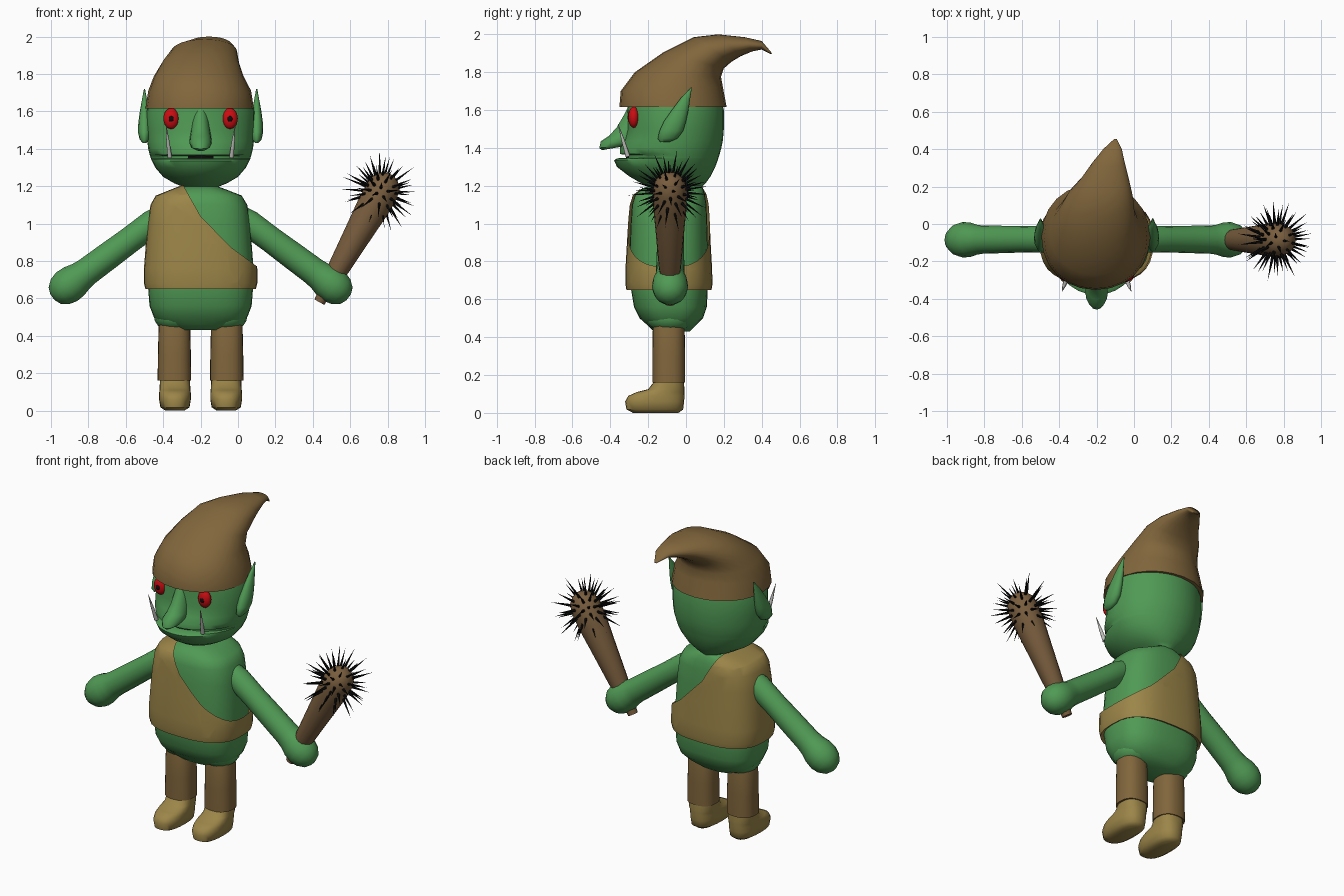
import bpy, bmesh, math, random
from mathutils import Vector

random.seed(4)
CX = -0.2      # body symmetry plane


def material(name, rgb):
    m = bpy.data.materials.new(name)
    m.diffuse_color = (*rgb, 1)
    return m


GREEN = material("green_skin", (0.08, 0.32, 0.09))
BROWN = material("brown_cloth", (0.22, 0.133, 0.045))
TAN = material("tan_leather", (0.33, 0.235, 0.065))
WOOD = material("club_wood", (0.19, 0.11, 0.048))
RED = material("eye_red", (0.6, 0.004, 0.006))
BLACK = material("black", (0.004, 0.004, 0.004))
IVORY = material("tusk_grey", (0.5, 0.5, 0.48))


def finish(name, bm, mat, angle=50):
    bmesh.ops.recalc_face_normals(bm, faces=bm.faces)
    me = bpy.data.meshes.new(name)
    bm.to_mesh(me)
    bm.free()
    me.materials.append(mat)
    ob = bpy.data.objects.new(name, me)
    bpy.context.collection.objects.link(ob)
    bpy.ops.object.select_all(action='DESELECT')
    ob.select_set(True)
    bpy.context.view_layer.objects.active = ob
    bpy.ops.object.shade_smooth_by_angle(angle=math.radians(angle))
    return ob


def oval(front, back, hw, cx=CX, cy=None, n=24, p=2.0):
    """Ring through a front and a back (y, z) point, with half width hw."""
    f, b = Vector(front), Vector(back)
    mid = (f + b) / 2 if cy is None else f.lerp(b, (cy - f.x) / (b.x - f.x))
    ring = []
    for i in range(n):
        a = 2 * math.pi * i / n
        c, s = math.cos(a), math.sin(a)
        c = math.copysign(abs(c) ** (2 / p), c)
        s = math.copysign(abs(s) ** (2 / p), s)
        yz = mid.lerp(f if s > 0 else b, abs(s))
        ring.append(Vector((cx + hw * c, yz.x, yz.y)))
    return ring


def flat(rows, **kw):
    """Level rings from rows of (z, front y, back y, half width)."""
    return [oval((f, z), (b, z), w, **kw) for z, f, b, w in rows]


def loft_bm(rings):
    bm = bmesh.new()
    vs = [[bm.verts.new(q) for q in r] for r in rings]
    n = len(vs[0])
    for a, b in zip(vs, vs[1:]):
        for i in range(n):
            j = (i + 1) % n
            bm.faces.new((a[i], a[j], b[j], b[i]))
    bm.faces.new(vs[0])
    bm.faces.new(vs[-1])
    return bm


def loft(name, rings, mat, angle=50):
    return finish(name, loft_bm(rings), mat, angle)


def tube(name, a, b, rows, mat, n=16):
    """Round tapered limb from a to b; rows of (distance fraction, radius)."""
    a, b = Vector(a), Vector(b)
    q = (b - a).to_track_quat('Z', 'Y')
    rings = []
    for t, r in rows:
        c = a.lerp(b, t)
        rings.append([c + q @ Vector((r * math.cos(k * math.tau / n),
                                      r * math.sin(k * math.tau / n), 0)) for k in range(n)])
    return loft(name, rings, mat)


def ball(name, loc, size, mat):
    bm = bmesh.new()
    bmesh.ops.create_uvsphere(bm, u_segments=16, v_segments=10, radius=1)
    for v in bm.verts:
        v.co = Vector(loc) + Vector([v.co[i] * size[i] for i in range(3)])
    return finish(name, bm, mat)


# head, with a mouth groove at the front
loft("head", flat([
    (1.12, -0.20, 0.08, 0.09), (1.195, -0.19, 0.085, 0.09), (1.215, -0.24, 0.105, 0.14),
    (1.25, -0.30, 0.13, 0.20), (1.30, -0.365, 0.155, 0.243), (1.335, -0.38, 0.168, 0.26),
    (1.345, -0.365, 0.171, 0.265), (1.348, -0.31, 0.172, 0.266), (1.362, -0.31, 0.176, 0.27),
    (1.368, -0.35, 0.178, 0.272), (1.40, -0.35, 0.187, 0.28), (1.44, -0.325, 0.195, 0.285),
    (1.50, -0.31, 0.20, 0.288), (1.60, -0.31, 0.20, 0.288), (1.69, -0.30, 0.18, 0.255)],
    cy=-0.07, n=32), GREEN)
loft("mouth_lining", flat([(1.343, -0.318, 0, 0.2), (1.366, -0.318, 0, 0.2)], cy=-0.07), BLACK)

# hooked nose
loft("nose", [oval(f, b, w, n=16) for f, b, w in [
    ((-0.30, 1.63), (-0.22, 1.63), 0.03), ((-0.33, 1.57), (-0.22, 1.57), 0.042),
    ((-0.365, 1.51), (-0.22, 1.50), 0.05), ((-0.405, 1.465), (-0.24, 1.45), 0.057),
    ((-0.45, 1.435), (-0.28, 1.425), 0.06), ((-0.458, 1.40), (-0.30, 1.415), 0.05),
    ((-0.445, 1.388), (-0.32, 1.41), 0.03)]], GREEN)

# hat sweeping backwards to a drooping tip
loft("hat", [oval(f, b, w, cx=x, p=2.1) for f, b, w, x in [
    ((-0.352, 1.615), (0.215, 1.615), 0.29, -0.205), ((-0.345, 1.70), (0.195, 1.72), 0.275, -0.205),
    ((-0.27, 1.80), (0.185, 1.775), 0.24, -0.21), ((-0.12, 1.905), (0.20, 1.82), 0.205, -0.20),
    ((0.04, 1.985), (0.24, 1.855), 0.175, -0.18), ((0.17, 2.0), (0.29, 1.885), 0.13, -0.155),
    ((0.31, 1.985), (0.35, 1.91), 0.085, -0.135), ((0.40, 1.965), (0.40, 1.92), 0.05, -0.115),
    ((0.455, 1.90), (0.45, 1.895), 0.008, -0.10)]], BROWN)

# torso and hips
loft("torso", flat([
    (0.43, -0.17, 0.02, 0.13), (0.46, -0.20, 0.05, 0.21), (0.50, -0.245, 0.09, 0.25),
    (0.56, -0.275, 0.11, 0.273), (0.65, -0.29, 0.115, 0.28), (0.80, -0.30, 0.118, 0.28),
    (1.00, -0.292, 0.112, 0.265), (1.10, -0.285, 0.108, 0.25), (1.15, -0.27, 0.10, 0.22),
    (1.185, -0.23, 0.09, 0.13), (1.20, -0.19, 0.08, 0.09)], p=2.7, n=32), GREEN)

# one-shoulder tunic: split along the neckline, outside faces removed
bm = loft_bm(flat([
    (0.665, -0.28, 0.10, 0.27), (0.65, -0.315, 0.135, 0.295), (0.68, -0.32, 0.14, 0.303),
    (0.76, -0.32, 0.138, 0.303), (0.90, -0.312, 0.13, 0.292), (1.00, -0.306, 0.126, 0.283),
    (1.10, -0.298, 0.121, 0.268), (1.15, -0.283, 0.112, 0.24), (1.19, -0.24, 0.10, 0.14),
    (1.207, -0.20, 0.09, 0.095)], p=2.7, n=32))
planes = []
for (x0, z0), (x1, z1) in [((-0.29, 1.2), (-0.2, 1.04)), ((-0.2, 1.04), (-0.04, 0.875)),
                           ((-0.04, 0.875), (0.11, 0.765))]:
    co, no = Vector((x0, 0, z0)), Vector((z0 - z1, 0, x1 - x0))
    planes.append((co, no))
    bmesh.ops.bisect_plane(bm, geom=bm.verts[:] + bm.edges[:] + bm.faces[:],
                           plane_co=co, plane_no=no)
gone = [f for f in bm.faces
        if all((f.calc_center_median() - co).dot(no) > 0 for co, no in planes)]
bmesh.ops.delete(bm, geom=gone, context='FACES')
finish("tunic", bm, TAN)

# paired parts
for side, s in (("left", -1), ("right", 1)):
    def X(d):
        return CX + s * d

    tube(side + "_arm", (X(0.20), -0.08, 1.045), (X(0.78), -0.085, 0.615),
         [(0, 0.06), (0.1, 0.072), (0.3, 0.07), (0.5, 0.073), (0.7, 0.075), (0.76, 0.08),
          (0.82, 0.092), (0.89, 0.095), (0.95, 0.083), (1.0, 0.055), (1.02, 0.02)], GREEN)
    loft(side + "_trouser_leg", flat([
        (0.16, -0.178, -0.004, 0.09), (0.30, -0.178, -0.004, 0.088),
        (0.47, -0.175, -0.008, 0.084), (0.52, -0.16, -0.02, 0.07)], cx=X(0.14), p=2.4), BROWN)
    # hip bulge where the leg leaves the body
    ball(side + "_hip", (X(0.135), -0.085, 0.505), (0.115, 0.125, 0.085), GREEN)
    loft(side + "_boot", flat([
        (0.0, -0.28, -0.04, 0.05), (0.018, -0.315, -0.015, 0.078), (0.06, -0.322, -0.01, 0.085),
        (0.09, -0.305, -0.008, 0.085), (0.11, -0.26, -0.008, 0.083), (0.125, -0.20, -0.008, 0.082),
        (0.17, -0.165, -0.012, 0.08)], cx=X(0.137), p=2.5), TAN)
    # pointed leaf-shaped ear
    loft(side + "_ear", flat([
        (1.43, -0.135, -0.09, 0.008), (1.45, -0.15, -0.045, 0.026), (1.49, -0.14, -0.015, 0.035),
        (1.54, -0.117, 0.0, 0.033), (1.60, -0.075, 0.013, 0.025), (1.66, -0.03, 0.022, 0.014),
        (1.72, 0.026, 0.031, 0.003)], cx=X(0.30), n=12), GREEN)
    ball(side + "_eye", (X(0.157), -0.276, 1.562), (0.042, 0.03, 0.056), RED)
    ball(side + "_pupil", (X(0.157), -0.302, 1.56), (0.014, 0.008, 0.016), BLACK)
    tube(side + "_tusk", (X(0.165), -0.307, 1.355), (X(0.185), -0.36, 1.53),
         [(0, 0.013), (0.5, 0.009), (1, 0.001)], IVORY, 8)

# club
tube("club", (0.435, -0.085, 0.58), (0.815, -0.085, 1.255),
     [(0, 0.03), (0.15, 0.04), (0.27, 0.058), (0.55, 0.075), (0.75, 0.088), (0.88, 0.09),
      (0.95, 0.078), (0.99, 0.05), (1.01, 0.02)], WOOD)

# spikes spread evenly around the club head
bm = bmesh.new()
centre = Vector((0.76, -0.085, 1.17))
N = 64
for i in range(N):
    h = 1 - 2 * (i + 0.5) / N
    a = i * 2.39996
    r = math.sqrt(1 - h * h)
    d = Vector((h, r * math.cos(a), r * math.sin(a)))
    q = d.to_track_quat('Z', 'Y')
    base = [bm.verts.new(centre + d * 0.07 + q @ Vector(
        (0.01 * math.cos(k * math.tau / 6), 0.01 * math.sin(k * math.tau / 6), 0)))
        for k in range(6)]
    tip = bm.verts.new(centre + d * random.uniform(0.18, 0.232))
    bm.faces.new(base)
    for k in range(6):
        bm.faces.new((base[k], base[(k + 1) % 6], tip))
finish("club_spikes", bm, BLACK)
